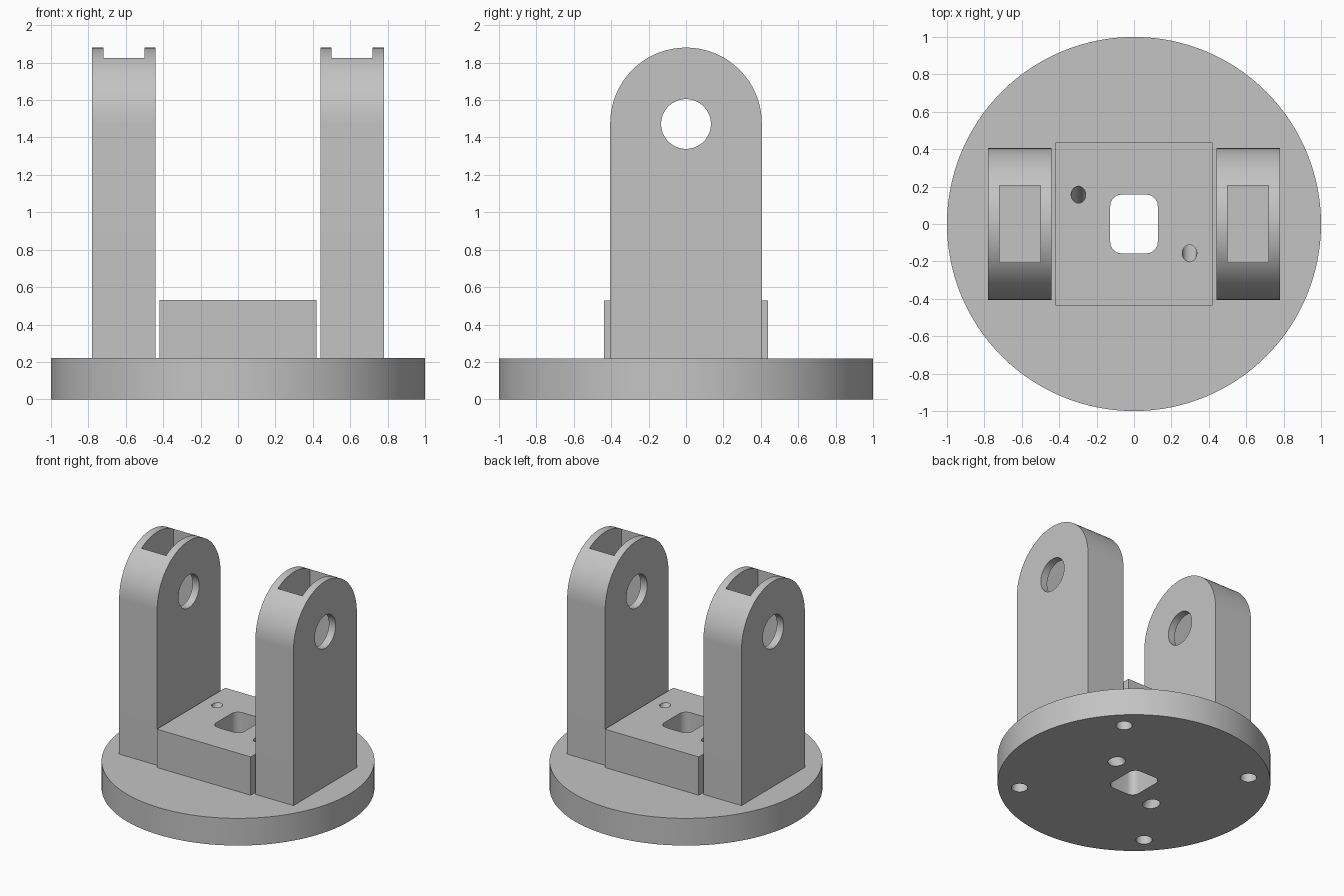
import bpy, bmesh, math
from mathutils import Vector

cube = bpy.data.objects.get("Cube")
if cube:
    bpy.data.objects.remove(cube, do_unlink=True)

GREY = (0.55, 0.55, 0.55, 1)
grey = bpy.data.materials.new("plain grey")
grey.use_nodes = True
grey.diffuse_color = GREY
grey.node_tree.nodes["Principled BSDF"].inputs["Base Color"].default_value = GREY

BASE_TOP, BLOCK_TOP = 0.22, 0.53
AXLE_Z, ARM_R = 1.475, 0.405


def prism(name, outline, direction):
    """Extrude a closed outline of 3D points along a direction."""
    bm = bmesh.new()
    face = bm.faces.new([bm.verts.new(p) for p in outline])
    moved = bmesh.ops.extrude_face_region(bm, geom=[face])["geom"]
    verts = [g for g in moved if isinstance(g, bmesh.types.BMVert)]
    bmesh.ops.translate(bm, verts=verts, vec=direction)
    bmesh.ops.recalc_face_normals(bm, faces=bm.faces)
    mesh = bpy.data.meshes.new(name)
    bm.to_mesh(mesh)
    bm.free()
    mesh.materials.append(grey)
    obj = bpy.data.objects.new(name, mesh)
    bpy.context.collection.objects.link(obj)
    return obj


def arc(cx, cy, r, start, end, n):
    angles = [math.radians(start + (end - start) * i / n) for i in range(n + 1)]
    return [(cx + r * math.cos(a), cy + r * math.sin(a)) for a in angles]


def rod(name, start, end, r, n=40):
    """Cylinder running between two points."""
    start, end = Vector(start), Vector(end)
    turn = (end - start).to_track_quat('Z', 'Y')
    ring = arc(0, 0, r, 0, 360, n)[:-1]
    return prism(name, [start + turn @ Vector((x, y, 0)) for x, y in ring], end - start)


def box(name, x0, x1, y, z0, z1):
    return prism(name, [(x0, -y, z0), (x1, -y, z0), (x1, y, z0), (x0, y, z0)],
                 (0, 0, z1 - z0))


def cut(obj, cutters):
    """Subtract each cutter, then discard it."""
    bpy.context.view_layer.objects.active = obj
    for cutter in cutters:
        mod = obj.modifiers.new("cut", 'BOOLEAN')
        mod.operation = 'DIFFERENCE'
        mod.solver = 'EXACT'
        mod.object = cutter
        bpy.ops.object.modifier_apply(modifier=mod.name)
        bpy.data.objects.remove(cutter, do_unlink=True)


def smooth(obj):
    bpy.ops.object.select_all(action='DESELECT')
    obj.select_set(True)
    bpy.context.view_layer.objects.active = obj
    bpy.ops.object.shade_smooth_by_angle(angle=math.radians(30))


def centre_cutters():
    """Rounded window and two slanted, counterbored screw holes."""
    hx, hy, r = 0.127, 0.157, 0.06
    outline = []
    for i, (sx, sy) in enumerate([(1, 1), (-1, 1), (-1, -1), (1, -1)]):
        outline += arc(sx * (hx - r), sy * (hy - r), r, 90 * i, 90 * i + 90, 8)
    cutters = [prism("window_cutter", [(x, y, -0.1) for x, y in outline], (0, 0, 1))]
    for s in (-1, 1):
        low = Vector((s * 0.297, s * 0.157, 0))
        high = Vector((s * 0.297, -s * 0.157, BLOCK_TOP))
        step = (high - low) * 0.25
        cutters.append(rod("screw_cutter", low - step, high + step, 0.039))
        cutters.append(rod("counterbore_cutter", low - step, low + step, 0.06))
    return cutters


# Round base plate with four blind holes underneath
base = rod("base_plate", (0, 0, 0), (0, 0, BASE_TOP), 1, 128)
blind = [rod("blind_cutter", (x, y, -0.1), (x, y, 0.13), 0.06)
         for x in (-0.595, 0.595) for y in (-0.595, 0.595)]
cut(base, blind + centre_cutters())
smooth(base)

# Raised centre block
block = box("centre_block", -0.42, 0.42, 0.437, BASE_TOP, BLOCK_TOP)
cut(block, centre_cutters())
smooth(block)

# Two round-topped arms, each with an axle hole and a pocket from the top
for side, name in ((-1, "right_arm"), (1, "left_arm")):
    profile = arc(0, AXLE_Z, ARM_R, 0, 180, 64)
    profile += [(-ARM_R, BASE_TOP), (ARM_R, BASE_TOP)]
    arm = prism(name, [(side * 0.44, y, z) for y, z in profile], (side * 0.34, 0, 0))
    mid = side * 0.61
    cut(arm, [
        box("pocket_cutter", mid - 0.11, mid + 0.11, 0.205, 1.22, 2.1),
        rod("axle_cutter", (mid - 0.3, 0, 1.472), (mid + 0.3, 0, 1.472), 0.133, 64),
    ])
    smooth(arm)
